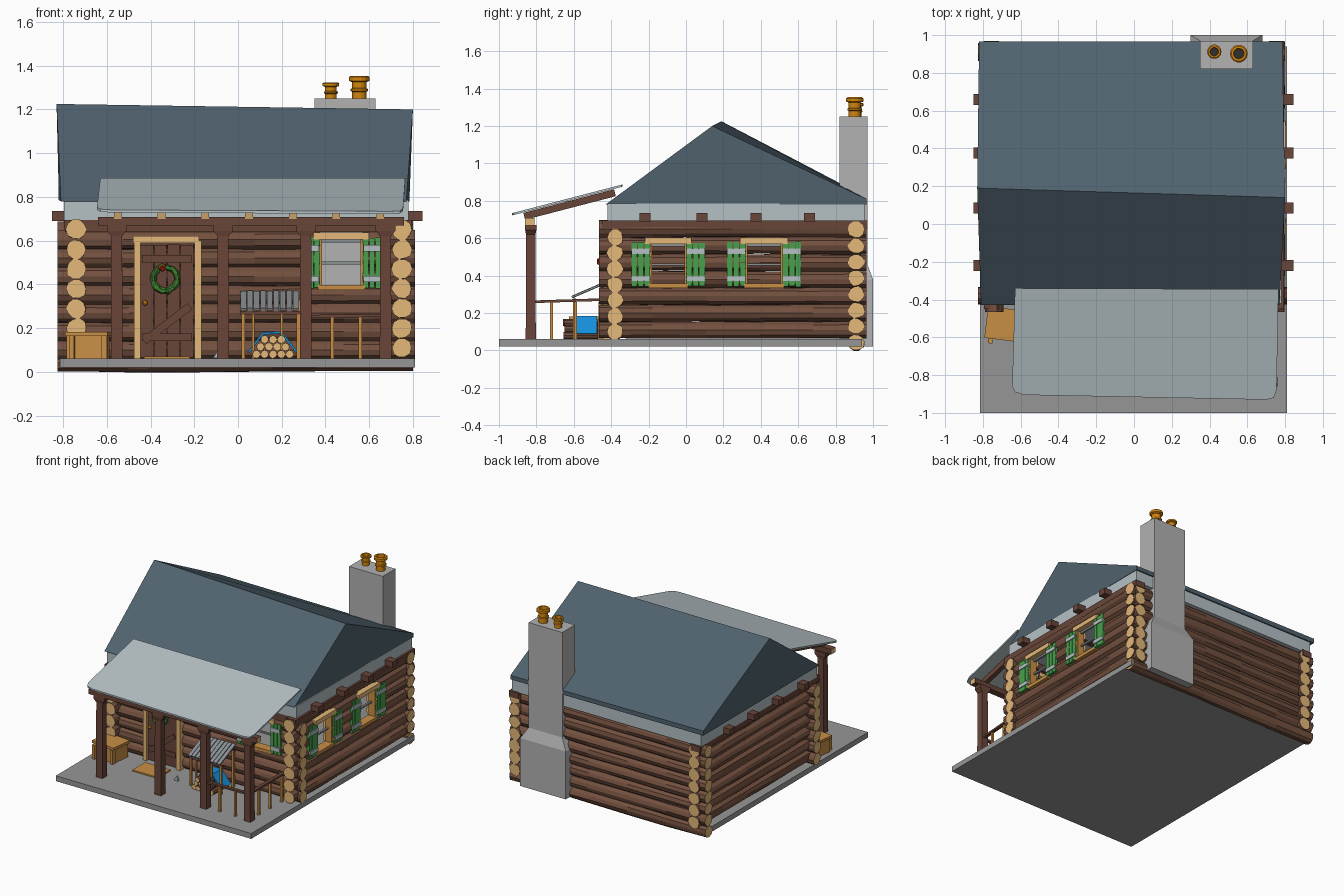
import bpy, bmesh, math, random
from mathutils import Vector, Matrix

if "Cube" in bpy.data.objects:
    bpy.data.objects.remove(bpy.data.objects["Cube"])
random.seed(4)


def mat(name, hexa):
    m = bpy.data.materials.new(name)
    c = [int(hexa[i:i + 2], 16) / 255 for i in (0, 2, 4)]
    m.diffuse_color = [((v + .055) / 1.055) ** 2.4 if v > .04 else v / 12.92 for v in c] + [1]
    m.use_nodes = True
    m.node_tree.nodes["Principled BSDF"].inputs["Base Color"].default_value = m.diffuse_color
    return m


BARK, CUT, TAN = mat("bark", "73503F"), mat("cut_wood", "E3B878"), mat("tan_wood", "C98F45")
TIMBER, SLATE, PALE = mat("timber", "694539"), mat("slate", "51636F"), mat("pale", "B5C1C5")
STONE, CHIM = mat("stone", "969696"), mat("chimney_stone", "B2B2B2")
POT, GREEN, LEAF = mat("pot", "D4860E"), mat("shutter_green", "48A04C"), mat("leaf", "3C7A2C")
RED, BLUE, DARK, GREY = mat("red", "D03020"), mat("tarp", "1590DC"), mat("dark", "303030"), mat("tin", "8C9296")


def finish(name, bm, *mats):
    bmesh.ops.recalc_face_normals(bm, faces=bm.faces)
    me = bpy.data.meshes.new(name)
    bm.to_mesh(me)
    bm.free()
    for m in mats:
        me.materials.append(m)
    ob = bpy.data.objects.new(name, me)
    bpy.context.collection.objects.link(ob)
    return ob


def loft(name, rings, *mats, caps=True, cap_mat=0):
    bm = bmesh.new()
    vs = [[bm.verts.new(p) for p in r] for r in rings]
    n = len(rings[0])
    for a, b in zip(vs, vs[1:]):
        for i in range(n):
            bm.faces.new((a[i], a[(i + 1) % n], b[(i + 1) % n], b[i]))
    if caps:
        for r in (vs[0], vs[-1]):
            bm.faces.new(r).material_index = cap_mat
    return finish(name, bm, *mats)


def rect(x0, x1, y0, y1, z):
    return [(x0, y0, z), (x1, y0, z), (x1, y1, z), (x0, y1, z)]


def box(name, lo, hi, m, rot=0):
    c = [(a + b) / 2 for a, b in zip(lo, hi)]
    h = [(b - a) / 2 for a, b in zip(lo, hi)]
    ob = loft(name, [rect(-h[0], h[0], -h[1], h[1], s * h[2]) for s in (-1, 1)], m)
    ob.location = c
    ob.rotation_euler.z = rot
    return ob


def beam(name, p, q, w, t, *mats):
    # rectangular bar between two points, end faces take the last material
    p, q = Vector(p), Vector(q)
    d = (q - p).normalized()
    s = d.cross((0, 0, 1)).normalized() if abs(d.z) < .99 else Vector((1, 0, 0))
    u = s.cross(d)
    rings = [[c + s * a * w / 2 + u * b * t / 2 for a, b in ((-1, -1), (1, -1), (1, 1), (-1, 1))] for c in (p, q)]
    return loft(name, rings, *mats, cap_mat=len(mats) - 1)


def log(name, p, q, r, jit=.004, n=10):
    # rough-hewn log with pale sawn ends
    p, q = Vector(p), Vector(q)
    d = (q - p).normalized()
    s, u = d.cross((0, 0, 1)), Vector((0, 0, 1))
    segs = max(1, round((q - p).length / .3))
    rings = []
    for k in range(segs + 1):
        c = p.lerp(q, k / segs)
        rings.append([c + (s * math.cos(t) + u * math.sin(t)) * (r + random.uniform(-jit, jit))
                      for t in (2 * math.pi * i / n for i in range(n))])
    return loft(name, rings, BARK, CUT, cap_mat=1)


def lathe(name, prof, x, y, m, n=14):
    return loft(name, [[(x + r * math.cos(2 * math.pi * i / n), y + r * math.sin(2 * math.pi * i / n), z)
                        for i in range(n)] for r, z in prof], m, DARK, cap_mat=1)


def spans(a, b, holes):
    for h0, h1 in holes:
        yield a, h0
        a = h1
    yield a, b


# Stone floor slab
box("floor_slab", (-.815, -1, .02), (.81, .94, .06), STONE)

# Log walls, split around the window openings
for i in range(7):
    z = .1 + .084 * i
    for a, b in spans(-.825, .81, [(.375, .57)] if z > .4 else []):
        log("front_wall_log", (a, -.38, z), (b, -.38, z), .044)
for i in range(8):
    z = .043 + .086 * i
    log("back_wall_log", (-.825, .91, z), (.80, .91, z), .044)
for i in range(7):
    z = .11 + .09 * i
    r = .046
    log("left_wall_log", (-.74, -.465, z), (-.74, .965, z), r)
    for a, b in spans(-.465, .965, [(-.19, 0), (.32, .515)] if .36 < z < .6 else []):
        log("right_wall_log", (.75, a, z), (.75, b, z), r)
for s in (-1, 1):
    box("wall_plate", (s * .755 - .04, -.45, .65), (s * .755 + .04, .97, .695), TIMBER)
box("front_plate", (-.79, -.42, .64), (.78, -.35, .695), TIMBER)

# Eave band, ceiling joists and main roof
box("eave_band", (-.795, -.42, .69), (.78, .955, .785), PALE)
for y in (-.22, .085, .375, .66):
    box("ceiling_joist", (-.85, y - .029, .69), (.845, y + .029, .735), TIMBER)
loft("main_roof", [[(-.81, -.43, .78), (-.83, .19, 1.225), (-.82, .965, .82), (-.82, .965, .785)],
                   [(.77, -.43, .78), (.80, .14, 1.2), (.785, .965, .81), (.785, .965, .78)]], SLATE)

# Chimney with two pots
loft("chimney", [rect(.30, .68, .82, 1, .02), rect(.30, .68, .82, 1, .38),
                 rect(.35, .63, .82, .97, .46), rect(.35, .63, .82, .97, 1.25)], CHIM)
for x, y, r, h in ((.425, .912, .038, .075), (.555, .902, .047, .105)):
    prof = [(.7, 0), (.7, .3), (.85, .34), (.85, .42), (.7, .46), (.7, .72), (1, .78), (1, .94), (.85, 1), (.6, 1), (.55, .5)]
    lathe("chimney_pot", [(a * r, 1.249 + b * h) for a, b in prof], x, y, POT)

# Porch roof sheet with clipped front corners
slope = lambda y: .722 + (y + .93) * .26
outline = [(-.63, -.34), (-.645, -.86), (-.63, -.89), (-.58, -.905), (.70, -.93), (.74, -.92), (.755, -.88), (.765, -.345)]
loft("porch_roof", [[(x, y, slope(y) + t) for x, y in outline] for t in (0, .012)], PALE)

# Porch rafters, header and posts
for i in range(7):
    x = -.55 + .2 * i
    beam("porch_rafter", (x, -.865, slope(-.865) - .022), (x, -.38, slope(-.38) - .022), .035, .038, TIMBER, CUT)
beam("porch_header", (-.64, -.835, .688), (.76, -.835, .688), .05, .038, TIMBER, CUT)
POSTS = (-.555, -.068, .31, .675)
for x in POSTS:
    rings = [(.027, .06), (.025, .62), (.045, .645), (.045, .67)]
    loft("porch_post", [rect(x - w, x + w, -.83 - min(w, .03), -.83 + min(w, .03), z) for w, z in rings], TIMBER)

# Porch railing on the right end
beam("front_rail", (.31, -.83, .253), (.675, -.83, .258), .025, .014, TIMBER)
beam("side_rail", (.675, -.82, .26), (.69, -.44, .272), .025, .014, TIMBER)
for x, y in ((.43, -.83), (.56, -.83), (.677, -.72), (.68, -.59), (.685, -.46)):
    box("baluster", (x - .008, y - .008, .06), (x + .008, y + .008, .26), TAN)


# Windows and shutters, built in wall coordinates: u along, n outward, z up
def front(u0, u1, n0, n1, z0, z1):
    return (u0, -.42 - n1, z0), (u1, -.42 - n0, z1)


def right(u0, u1, n0, n1, z0, z1):
    return (.79 + n0, u0, z0), (.79 + n1, u1, z1)


def window(side, u0, u1, z0, z1, sw):
    w = lambda name, m, *a: box(name, *side(*a), m)
    w("window_lintel", CUT, u0 - .03, u1 + .03, -.05, .012, z1 - .005, z1 + .028)
    w("window_sill", TAN, u0 - .01, u1 + .01, -.06, .008, z0 - .012, z0 + .012)
    for u in (u0, u1):
        w("window_jamb", TAN, u - .009, u + .009, -.06, -.005, z0, z1)
    zm = (z0 + z1) / 2
    w("window_crossbar", GREY, u0, u1, -.045, -.03, zm - .006, zm + .006)
    w("window_top_bar", GREY, u0, u1, -.045, -.03, z1 - .018, z1)
    for s0 in (u0 - sw, u1):
        p = sw / 3
        for k in range(3):
            d = random.uniform(0, .012)
            w("shutter_plank", GREEN, s0 + k * p + .002, s0 + (k + 1) * p - .002, -.012, .008, z0 - .005 + d / 2, z1 + .008 - d)
        for z in (z0 + .04, z1 - .045):
            w("shutter_batten", PALE, s0 + .004, s0 + sw - .004, .006, .015, z - .014, z + .014)


window(front, .375, .57, .385, .61, .085)
window(right, -.19, 0, .345, .575, .103)
window(right, .32, .515, .345, .575, .103)

# Door, frame, knob and wreath
for k in range(4):
    x = -.445 + k * .061
    box("door_plank", (x, -.432, .065), (x + .058, -.40, .585 - random.uniform(0, .01)), TIMBER)
brace = beam("door_brace", (-.43, -.435, .14), (-.22, -.435, .30), .012, .035, TIMBER)
for z in (.14, .5):
    box("door_batten", (-.44, -.44, z), (-.21, -.43, z + .035), TIMBER)
for a, b in ((-.475, -.447), (-.2, -.168)):
    box("door_jamb", (a, -.45, .06), (b, -.38, .6), CUT)
box("door_head", (-.48, -.455, .59), (-.178, -.38, .622), CUT)
bpy.ops.mesh.primitive_uv_sphere_add(segments=8, ring_count=6, radius=.012, location=(-.425, -.445, .315))
bpy.context.object.name = "door_knob"
bpy.context.object.data.materials.append(POT)
bpy.ops.mesh.primitive_torus_add(major_segments=24, minor_segments=6, major_radius=.055, minor_radius=.014,
                                 location=(-.333, -.45, .425), rotation=(math.pi / 2, 0, 0))
wreath = bpy.context.object
wreath.name = "wreath"
wreath.data.materials.append(LEAF)
for v in wreath.data.vertices:
    v.co += Vector([random.uniform(-.005, .005) for _ in range(3)])
for dx, dz in ((-.016, .05), (.002, .058), (-.004, .043)):
    bpy.ops.mesh.primitive_ico_sphere_add(subdivisions=1, radius=.011, location=(-.34 + dx, -.466, .425 + dz))
    bpy.context.object.name = "wreath_berry"
    bpy.context.object.data.materials.append(RED)

# Doormat and wooden crate
box("doormat", (-.43, -.64, .06), (-.22, -.49, .07), TAN)
box("crate", (-.775, -.605, .06), (-.595, -.455, .165), TAN, -.12)
box("crate_lid", (-.783, -.615, .163), (-.587, -.447, .182), TAN, -.12)
for x in (-.76, -.61):
    box("crate_batten", (x - .012, -.632, .06), (x + .012, -.6, .165), TAN, -.12)

# Lean-to over the firewood: slatted tin roof on thin legs
for k in range(9):
    x = .025 + k * .03
    beam("lean_to_slat", (x, -.61, .285), (x, -.425, .365), .026, .01 + .004 * (k % 2), GREY)
for y, z in ((-.595, .27), (-.45, .33)):
    beam("lean_to_rail", (.01, y, z), (.29, y, z), .016, .014, TIMBER)
    for x in (.025, .275):
        box("lean_to_leg", (x - .008, y - .008, .06), (x + .008, y + .008, z), TAN)
for x in (.07, .2):
    box("lean_to_stud", (x - .006, -.601, .06), (x + .006, -.589, .27), TAN)

# Firewood stack under a blue tarp
for row, n in enumerate((5, 4, 3)):
    for k in range(n):
        x = .16 + (k - (n - 1) / 2) * .038
        z = .08 + row * .034
        log("firewood", (x, -.66 + random.uniform(0, .02), z), (x, -.47, z), .019, .001, 8)
tarp = [(.045, .09), (.11, .18), (.2, .185), (.275, .09), (.265, .088), (.195, .175), (.115, .17), (.055, .088)]
loft("tarp", [[(x, y, z) for x, z in tarp] for y in (-.59, -.475)], BLUE)

# Small axe head left by the post
loft("axe_head", [[(-.115, y, .062), (-.08, y, .062), (-.09, y, .10)] for y in (-.6, -.585)], PALE)
